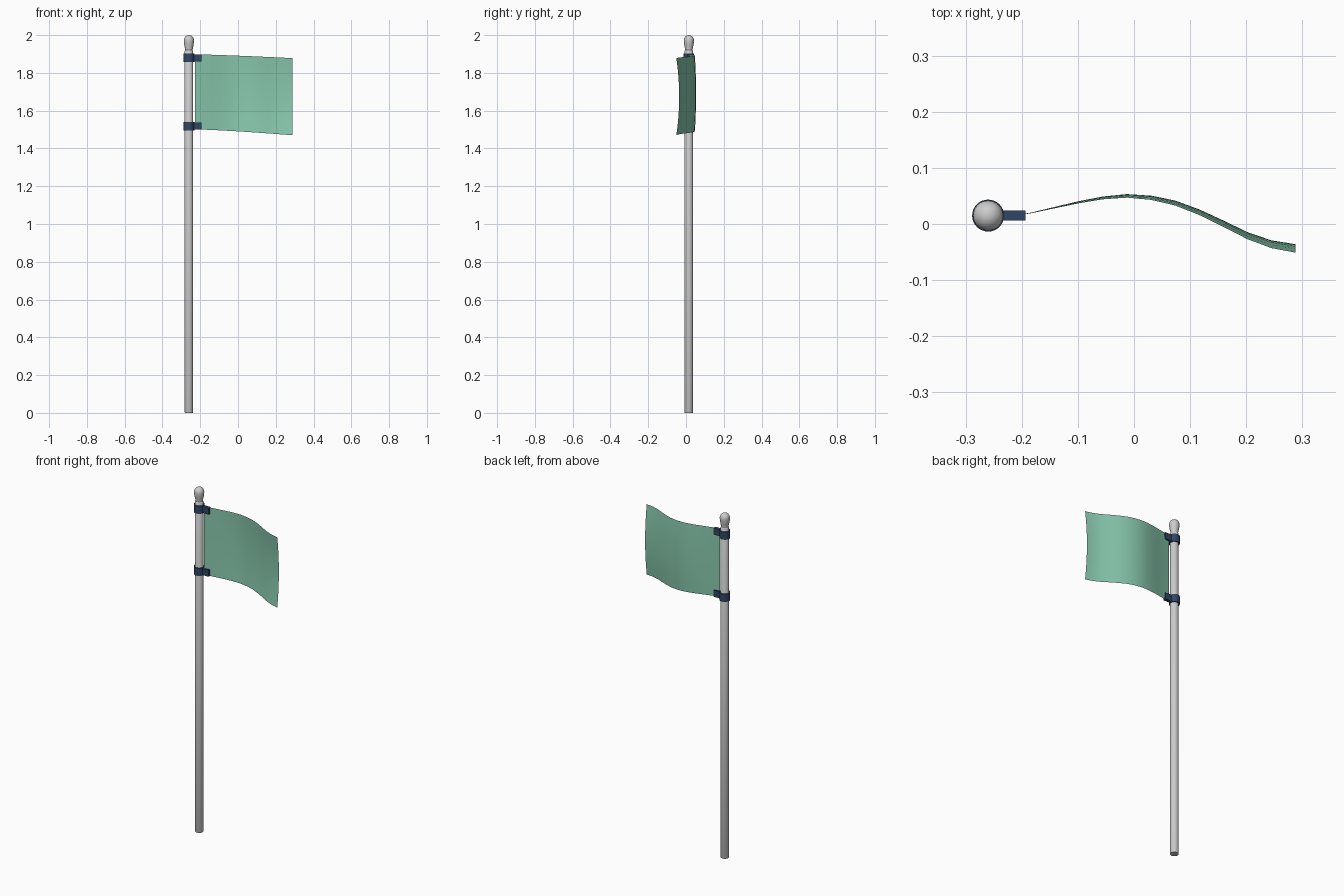
import bpy, bmesh, math

if "Cube" in bpy.data.objects:
    bpy.data.objects.remove(bpy.data.objects["Cube"])

PX, PY = -0.26, 0.015  # pole axis


def material(name, color):
    m = bpy.data.materials.new(name)
    m.diffuse_color = color
    m.use_nodes = True
    m.node_tree.nodes["Principled BSDF"].inputs["Base Color"].default_value = m.diffuse_color
    return m


def finish(name, bm, mat=None, angle=40):
    me = bpy.data.meshes.new(name)
    bm.to_mesh(me)
    bm.free()
    ob = bpy.data.objects.new(name, me)
    bpy.context.collection.objects.link(ob)
    if mat:
        me.materials.append(mat)
    bpy.ops.object.select_all(action='DESELECT')
    ob.select_set(True)
    bpy.context.view_layer.objects.active = ob
    bpy.ops.object.shade_smooth_by_angle(angle=math.radians(angle))
    return ob


def lathe(name, profile, mat=None, closed=False, n=32):
    bm = bmesh.new()
    vs = [bm.verts.new((PX + r, PY, z)) for r, z in profile]
    es = [bm.edges.new(p) for p in zip(vs, vs[1:])]
    if closed:
        es.append(bm.edges.new((vs[-1], vs[0])))
    bmesh.ops.spin(bm, geom=vs + es, cent=(PX, PY, 0), axis=(0, 0, 1),
                   angle=math.tau, steps=n)
    bmesh.ops.remove_doubles(bm, verts=bm.verts, dist=1e-5)
    bmesh.ops.recalc_face_normals(bm, faces=bm.faces)
    return finish(name, bm, mat)


navy = material("navy", (0.03, 0.06, 0.13, 1))
green = material("green", (0.25, 0.58, 0.42, 1))

# Pole
lathe("pole", [(0, 0), (0.0215, 0), (0.023, 0.003), (0.023, 1.915), (0.02, 1.92), (0, 1.92)])

# Rounded finial flaring upward from a narrow neck
cap = [(0.027 * math.cos(a), 1.972 + 0.028 * math.sin(a))
       for a in (math.radians(15 * i) for i in range(6))]
lathe("finial", [(0, 1.9), (0.02, 1.9), (0.02, 1.925), (0.023, 1.94), (0.0262, 1.957)]
      + cap + [(0, 2.0)])

# Two clamps: a ring round the pole and a tab gripping the flag
for label, z in (("upper", 1.879), ("lower", 1.518)):
    h = 0.0225
    lathe(label + "_clamp_ring", [(0.022, z - h), (0.0285, z - h), (0.0285, z + h), (0.022, z + h)],
          navy, closed=True)
    bm = bmesh.new()
    bmesh.ops.create_cube(bm, size=1)
    bmesh.ops.scale(bm, vec=(0.045, 0.018, 0.038), verts=bm.verts)
    bmesh.ops.translate(bm, vec=(-0.2155, PY, z), verts=bm.verts)
    finish(label + "_clamp_tab", bm, navy)

# Flag: waving sheet, sagging and bulging towards the free end
wave = [.013, .019, .028, .037, .044, .047, .043, .033, .016, -.005, -.027, -.043, -.051]
ROWS = 8
bm = bmesh.new()
grid = []
for i, y in enumerate(wave):
    t = i / (len(wave) - 1)
    col = []
    for j in range(ROWS + 1):
        v = j / ROWS
        top = 1.898 - 0.02 * t ** 1.3
        bottom = 1.501 - 0.031 * t ** 1.3
        bulge = 0.015 * t * (1 - (2 * v - 1) ** 2)
        col.append(bm.verts.new((-0.227 + 0.515 * t, y + bulge, bottom + (top - bottom) * v)))
    grid.append(col)
for a, b in zip(grid, grid[1:]):
    for j in range(ROWS):
        bm.faces.new((a[j], b[j], b[j + 1], a[j + 1]))
finish("flag", bm, green, 60)
